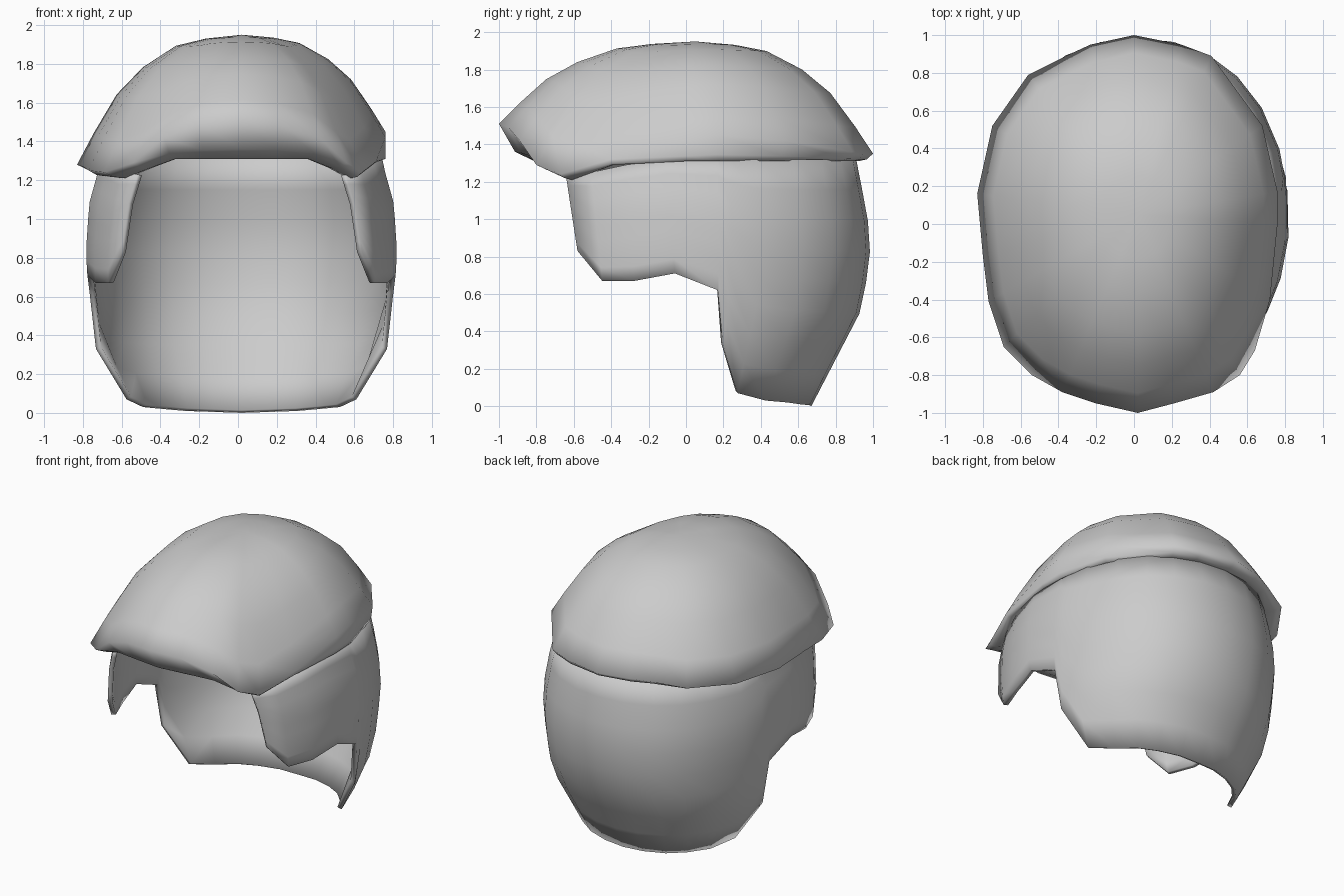
import bpy, bmesh
from math import sin, cos, radians

if "Cube" in bpy.data.objects:
    bpy.data.objects.remove(bpy.data.objects["Cube"])

grey = bpy.data.materials.new("plain grey")
grey.use_nodes = True
grey.diffuse_color = (0.6, 0.6, 0.6, 1)
grey.node_tree.nodes["Principled BSDF"].inputs["Base Color"].default_value = (0.6, 0.6, 0.6, 1)

CENTRE = .018        # sideways offset of the lower shell


def lerp(a, b, t):
    return a + (b - a) * t


def table(points, v):
    """Piecewise linear lookup."""
    for (a, fa), (b, fb) in zip(points, points[1:]):
        if v <= b:
            return lerp(fa, fb, max(0, (v - a) / (b - a)))
    return points[-1][1]


def loft(bm, columns, closed=False):
    """Skin neighbouring columns of vertices, dropping collapsed corners."""
    pairs = list(zip(columns, columns[1:]))
    if closed:
        pairs.append((columns[-1], columns[0]))
    for a, b in pairs:
        for j in range(len(a) - 1):
            quad = list(dict.fromkeys((a[j], a[j + 1], b[j + 1], b[j])))
            bm.faces.new(quad)


def finish(bm, name, angle):
    mesh = bpy.data.meshes.new(name)
    bm.to_mesh(mesh)
    bm.free()
    mesh.materials.append(grey)
    mesh.shade_smooth()
    mesh.set_sharp_from_angle(angle=radians(angle))
    obj = bpy.data.objects.new(name, mesh)
    bpy.context.collection.objects.link(obj)
    return obj


# Lower shell: half widths and back depths by height
SIDE = [(0, .61), (.07, .63), (.33, .765), (.6, .79), (.83, .805), (1.08, .79), (1.3, .73)]
BACK = [(0, .67), (.25, .8), (.52, .94), (.8, .985), (1.03, .97), (1.3, .91)]
FRONT = .98


def shell_point(angle, z):
    c, s = cos(radians(angle)), sin(radians(angle))
    depth = table(BACK, z) if s > 0 else -FRONT
    e = 2 / (2.2 if s > 0 else 1.85)
    return (table(SIDE, z) * max(c, 0) ** e, depth * abs(s) ** e, z)


# Each column: top angle, bottom angle, top height, bottom height
COLUMNS = [(-42.5, -38, 1.23, .83), (-33, -29, 1.25, .67), (-21, -18, 1.29, .67),
           (-7, -4.3, 1.32, .71), (9, 8.6, 1.32, .62), (13, 11.7, 1.32, .33),
           (22, 20.8, 1.32, .07), (37, 36.4, 1.32, .03), (51, 51, 1.32, .02),
           (64, 64, 1.32, .01), (78, 78, 1.32, .005), (90, 90, 1.32, 0)]
ROWS = 8

bm = bmesh.new()
half = [[shell_point(lerp(a0, a1, j / ROWS), lerp(z0, z1, j / ROWS)) for j in range(ROWS + 1)]
        for a0, a1, z0, z1 in COLUMNS]
other = [[(-x, y, z) for x, y, z in col] for col in reversed(half[:-1])]
loft(bm, [[bm.verts.new((x + CENTRE, y, z)) for x, y, z in col] for col in half + other])
shell = finish(bm, "lower_shell", 60)
wall = shell.modifiers.new("wall", "SOLIDIFY")
wall.thickness = .03
wall.offset = -1

# Cap: rim outline, flared on one side and tucked in on the other
RIM = [(0, 1, 1.35), (-.23, .95, 1.35), (-.36, .89, 1.34), (-.56, .79, 1.31),
       (-.75, .52, 1.29), (-.83, .16, 1.28), (-.8, -.17, 1.27), (-.77, -.41, 1.25),
       (-.69, -.65, 1.24), (-.54, -.8, 1.29), (-.38, -.89, 1.42), (-.2, -.95, 1.49),
       (.02, -1, 1.51), (.21, -.95, 1.49), (.42, -.89, 1.42), (.56, -.8, 1.29),
       (.64, -.67, 1.24), (.72, -.4, 1.32), (.76, 0, 1.42), (.76, .17, 1.45),
       (.68, .52, 1.42), (.41, .89, 1.36), (.25, .95, 1.35)]
# Dome profile: share of radius, share of drop
DOME = [(.22, .03), (.4, .085), (.6, .25), (.76, .46), (.9, .76), (1, 1)]
APEX = (.02, .05, 1.95)
INNER_APEX = (.02, .05, 1.9)


def dome_point(apex, edge, r, d):
    return (lerp(apex[0], edge[0], r), lerp(apex[1], edge[1], r), lerp(apex[2], edge[2], d))


bm = bmesh.new()
top, inner_top = bm.verts.new(APEX), bm.verts.new(INNER_APEX)
columns = []
for x, y, z in RIM:
    # Rounded underside of the rim runs in to the shell wall
    depth, p = (.925, 2.2) if y > 0 else (.81, 2.5)
    dx = x - CENTRE
    k = ((abs(dx) / .742) ** p + (abs(y) / depth) ** p) ** (-1 / p)
    lip_z = min(z - .03, 1.31)
    lip = (dx * k + CENTRE, y * k, lip_z)
    inner = (dx * k * .95 + CENTRE, y * k * .95, lip_z + .005)
    path = [dome_point(APEX, (x, y, z), r, d) for r, d in DOME]
    path += [dome_point((x, y, z), lip, .45, .75), lip, inner]
    path += [dome_point(INNER_APEX, inner, r, d) for r, d in reversed(DOME[:-1])]
    columns.append([top] + [bm.verts.new(q) for q in path] + [inner_top])
loft(bm, columns, closed=True)
bmesh.ops.recalc_face_normals(bm, faces=bm.faces)
finish(bm, "cap", 100)
